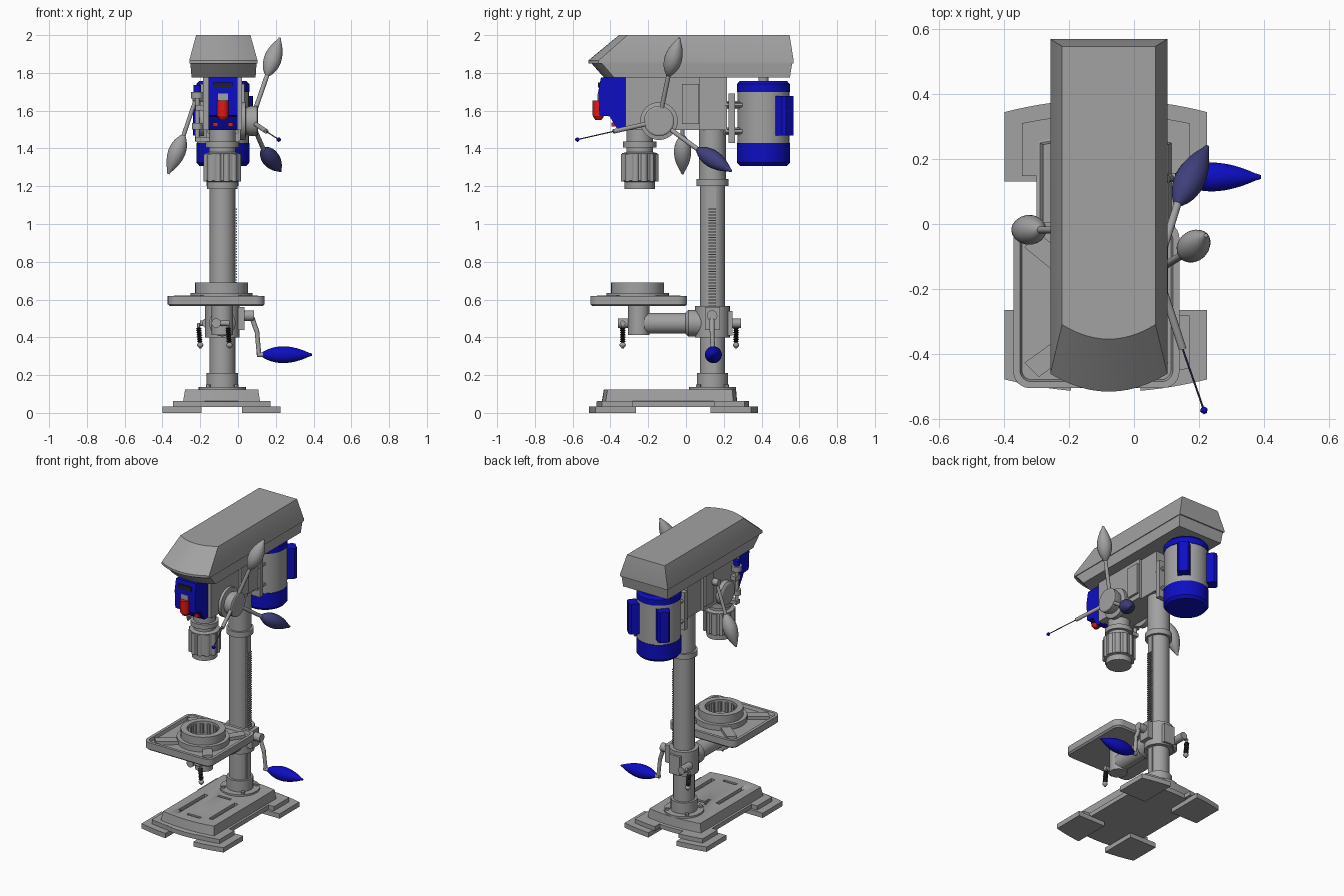
import bpy, bmesh, math
from mathutils import Vector as V

cube = bpy.data.objects.get("Cube")
if cube:
    bpy.data.objects.remove(cube)


def material(name, r, g, b):
    m = bpy.data.materials.new(name)
    m.use_nodes = True
    m.diffuse_color = (r, g, b, 1)
    m.node_tree.nodes["Principled BSDF"].inputs["Base Color"].default_value = (r, g, b, 1)
    return m


GRAY = material("machine gray", .36, .36, .36)
BLUE = material("bright blue", .004, .004, .55)
NAVY = material("muted navy", .05, .05, .2)
RED = material("switch red", .75, .01, .01)
BLACK = material("black", .015, .015, .015)


def loft(name, loops, mat=GRAY, smooth=30):
    """Skin a stack of equal-length point loops and cap both ends."""
    bm = bmesh.new()
    rows = [[bm.verts.new(p) for p in loop] for loop in loops]
    for a, b in zip(rows, rows[1:]):
        for i in range(len(a)):
            j = (i + 1) % len(a)
            bm.faces.new((a[i], a[j], b[j], b[i]))
    bm.faces.new(rows[0])
    bm.faces.new(rows[-1])
    bmesh.ops.recalc_face_normals(bm, faces=bm.faces)
    me = bpy.data.meshes.new(name)
    bm.to_mesh(me)
    bm.free()
    me.materials.append(mat)
    me.shade_smooth()
    me.set_sharp_from_angle(angle=math.radians(smooth))
    ob = bpy.data.objects.new(name, me)
    bpy.context.scene.collection.objects.link(ob)
    return ob


def lathe(name, p0, p1, profile, mat=GRAY, n=32):
    """Turned part along p0-p1; profile holds (fraction, radius)."""
    p0, p1 = V(p0), V(p1)
    d = (p1 - p0).normalized()
    u = d.orthogonal().normalized()
    w = d.cross(u)
    return loft(name, [[p0.lerp(p1, t) + r * (math.cos(a) * u + math.sin(a) * w)
                        for a in (math.tau * i / n for i in range(n))]
                       for t, r in profile], mat)


def rod(name, p0, p1, r, mat=GRAY, n=24):
    return lathe(name, p0, p1, [(0, r), (1, r)], mat, n)


def post(name, x, y, z0, z1, r, mat=GRAY, n=32):
    return rod(name, (x, y, z0), (x, y, z1), r, mat, n)


def box(name, x0, x1, y0, y1, z0, z1, mat=GRAY):
    return loft(name, [[(x0, y0, z), (x1, y0, z), (x1, y1, z), (x0, y1, z)]
                       for z in (z0, z1)], mat)


def grip(name, p0, p1, r, mat):
    prof = [(i / 14, max(.006, r * math.sin(math.pi * (i / 14) ** .85) ** .8)) for i in range(15)]
    return lathe(name, p0, p1, prof, mat, 20)


def plan(x0, x1, y0, y1, front, back, z, n=12):
    """Rectangle whose front and back edges bow outwards."""
    us = [i / n * 2 - 1 for i in range(n + 1)]
    px = lambda u: (x0 + x1) / 2 + u * (x1 - x0) / 2
    return ([(px(u), y0 - front * (1 - u * u), z) for u in us] +
            [(px(u), y1 + back * (1 - u * u), z) for u in reversed(us)])


def rounded(cx, cy, hx, hy, r, z):
    out = []
    for k, (sx, sy) in enumerate(((1, 1), (-1, 1), (-1, -1), (1, -1))):
        for i in range(7):
            a = math.pi / 2 * (k + i / 6)
            out.append((cx + sx * (hx - r) + r * math.cos(a), cy + sy * (hy - r) + r * math.sin(a), z))
    return out


def cut(ob, cutters):
    for c in cutters:
        m = ob.modifiers.new("cut", 'BOOLEAN')
        m.object, m.operation, m.solver = c, 'DIFFERENCE', 'EXACT'
    dg = bpy.context.evaluated_depsgraph_get()
    me = bpy.data.meshes.new_from_object(ob.evaluated_get(dg))
    ob.modifiers.clear()
    ob.data = me
    for c in cutters:
        bpy.data.objects.remove(c)


CX, CY, QY = -.083, .14, -.245     # column centre, spindle depth

# Base with slots and four stepped, curved corner feet
base = loft("base", [plan(-.30, .127, -.45, .26, .025, .025, .03),
                     plan(-.30, .127, -.45, .26, .025, .025, .06),
                     plan(-.29, .116, -.425, .25, .02, .02, .064),
                     plan(-.28, .107, -.415, .245, .02, .02, .125)])
slots = [box("slot", x - .014, x + .014, -.34, -.06, .105, .2) for x in (-.2, .03)]
slots += [box("slot", CX - .05, CX + .05, y - .01, y + .01, .115, .2) for y in (-.36, -.03)]
cut(base, slots)


def foot(name, sx, sy, x_in, x_out, y_in, y_out, z0, z1):
    xs = [x_in + (x_out - x_in) * i / 6 for i in range(7)]
    edge = [(CX - .004 + sx * x, -.067 + sy * (y_out + .04 * (1 - (x / .313) ** 2))) for x in xs]
    inner = [(CX - .004 + sx * x_out, -.067 + sy * y_in), (CX - .004 + sx * x_in, -.067 + sy * y_in)]
    loft(name, [[(x, y, z) for x, y in edge + inner] for z in (z0, z1)])


for sx, a in ((-1, "right"), (1, "left")):
    for sy, b in ((-1, "front"), (1, "back")):
        foot(f"foot_{b}_{a}", sx, sy, .107, .312, .198, .412, 0, .033)
        foot(f"foot_step_{b}_{a}", sx, sy, .09, .258, .215, .365, .033, .062)

# Column, flange, collar and toothed rack
post("column", CX, CY, .1, 1.5, .067, n=40)
post("column_flange", CX, CY, .12, .137, .125)
post("column_socket", CX, CY, .13, .212, .083)
post("rack_collar", CX, CY, 1.2, 1.237, .085)
post("column_sleeve", CX, CY, 1.235, 1.5, .071)
for i in range(4):
    a = math.pi / 4 + i * math.pi / 2
    post("flange_bolt", CX + .105 * math.cos(a), CY + .105 * math.sin(a), .137, .15, .013, n=6)
box("rack", -.03, -.014, .118, .16, .2, 1.2)
for i in range(36):
    z = .55 + i * .015
    box("rack_tooth", -.016, -.005, .12, .158, z, z + .007, GRAY)

# Table with rim, ribs and gear-toothed centre ring
TX, TY = -.116, -.25
loft("table", [rounded(TX, TY, hx, hx, r, z) for hx, r, z in
               ((.245, .04, .565), (.256, .05, .575), (.256, .05, .62), (.236, .035, .62), (.23, .03, .6))])
RX, RY = -.087, -.256
lathe("table_ring", (RX, RY, .6), (RX, RY, .69),
      [(0, .165), (.4, .165), (.4, .14), (1, .14), (1, .1), (.1, .1)], n=40)
for i in range(14):
    a = math.tau * i / 14
    post("ring_tooth", RX + .1 * math.cos(a), RY + .1 * math.sin(a), .6, .675, .012, n=8)
for sx in (-1, 1):
    for sy in (-1, 1):
        p, q = V((TX + sx * .2, TY + sy * .2, 0)), V((RX + sx * .105, RY + sy * .105, 0))
        s = V((sx, -sy, 0)) * .022
        loft("table_rib", [[v + V((0, 0, z)) for v in (p + s, p - s, q - s, q + s)] for z in (.59, .622)])

# Table support, arm and column bracket
post("table_post", CX, -.25, .412, .57, .056)
lathe("table_arm", (CX, -.22, .475), (CX, .09, .475), [(0, .055), (.7, .055), (.75, .07), (1, .07)])
post("bracket", CX, CY, .4, .565, .092)
box("bracket_clamp", CX - .04, CX + .04, .2, .245, .41, .54)
box("gear_housing", CX + .05, .035, .1, .18, .44, .56)

# Clamp levers with springs
for p, x_end in (((-.115, -.335, .475), -.045), ((-.165, .265, .475), -.2)):
    x, y, z = p
    side = -1 if y < 0 else 1
    rod("clamp_bolt", (x, y - side * .07, z), (x, y + side * .025, z), .025)
    rod("clamp_bar", p, (x_end, y, z), .014)
    top, end = V((x_end - .01, y, z)), V((x_end, y, .355))
    rod("lever_stem", top, end, .008, n=12)
    lathe("lever_spring", top.lerp(end, .2), top.lerp(end, .85),
          [(i / 16, .016 if i % 2 else .009) for i in range(17)], BLACK, 12)
    grip("lever_knob", end + V((0, 0, .02)), end - V((0, 0, .015)), .017, GRAY)

# Table crank
rod("crank_shaft", (-.02, .138, .515), (.085, .138, .515), .028)
rod("crank_arm_upper", (.07, .138, .515), (.1, .138, .43), .013)
rod("crank_arm_lower", (.1, .138, .435), (.112, .143, .3), .012)
rod("crank_pin", (.1, .143, .308), (.15, .143, .308), .013)
grip("crank_handle", (.118, .145, .308), (.392, .145, .308), .045, BLUE)

# Head casting and column clamp
box("head", -.185, .02, -.32, .075, 1.497, 1.78)
box("head_rear", -.165, 0, .07, .217, 1.497, 1.78)
for x0 in (-.2, .01):
    box("head_side_rib", x0, x0 + .025, -.02, .07, 1.53, 1.74)

# Belt cover
loft("belt_cover", [plan(x0, x1, y0, y1, f, 0, z) for x0, x1, y0, y1, f, z in (
    (-.246, .093, -.38, .55, .054, 1.775),
    (-.252, .098, -.445, .562, .055, 1.85),
    (-.258, .103, -.462, .57, .055, 1.85),
    (-.258, .103, -.462, .57, .055, 1.866),
    (-.222, .066, -.31, .548, .045, 2))], smooth=20)

# Switch panel
side = [(-.31, 1.776), (-.45, 1.776), (-.465, 1.7), (-.458, 1.575), (-.405, 1.57), (-.36, 1.497), (-.31, 1.497)]
loft("switch_panel", [[(x, y, z) for y, z in side] for x in (-.157, -.003)], BLUE)
box("panel_slot", -.13, -.03, -.467, -.455, 1.722, 1.75, BLACK)
box("switch_plate", -.105, -.053, -.469, -.455, 1.645, 1.69)
lathe("switch_paddle", (-.08, -.466, 1.655), (-.08, -.463, 1.55), [(0, .03), (.8, .03), (1, .016)], RED, 16)
for x in (-.12, -.04):
    box("indicator", x - .013, x + .013, -.395, -.36, 1.515, 1.537, RED)

# Spindle and ribbed chuck
lathe("spindle", (CX, QY, 1.5), (CX, QY, 1.185),
      [(0, .07), (.2, .07), (.2, .088), (.3, .088), (.3, .07), (.38, .07), (.4, .095),
       (.86, .095), (.88, .08), (1, .08)], n=40)
for i in range(12):
    a = math.tau * (i + .5) / 12
    post("chuck_rib", CX + .083 * math.cos(a), QY + .083 * math.sin(a), 1.225, 1.37, .02, n=12)

# Motor with blue end caps, boxes and mount
MX, MY = -.08, .41
post("motor_body", MX, MY, 1.42, 1.71, .137, n=48)
lathe("motor_cap_top", (MX, MY, 1.7), (MX, MY, 1.757), [(0, .141), (.7, .141), (1, .125)], BLUE, 48)
lathe("motor_cap_bottom", (MX, MY, 1.428), (MX, MY, 1.308), [(0, .141), (.85, .141), (1, .125)], BLUE, 48)
post("motor_shaft", MX, MY, 1.75, 1.78, .026)
for s in (-1, 1):
    d, w = V((s, 1, 0)).normalized(), V((-1, s, 0)).normalized() * .04
    o = V((MX, MY, 0))
    loft("capacitor_box", [[o + d * r + w * k + V((0, 0, z)) for r, k in
                            ((.1, -1), (.18, -1), (.196, -.7), (.196, .7), (.18, 1), (.1, 1))]
                           for z in (1.468, 1.677)], BLUE)
box("motor_mount", -.17, .01, .225, .26, 1.43, 1.69)
for z in (1.49, 1.63):
    box("mount_bar", -.13, -.03, .2, .3, z - .02, z + .02)
    for x in (-.15, -.01):
        rod("mount_bolt", (x, .21, z), (x, .3, z), .013, n=6)

# Feed hub and its three spokes
HUB = V((.07, -.143, 1.545))
lathe("feed_hub", (.01, HUB.y, HUB.z), (.105, HUB.y, HUB.z),
      [(0, .1), (.3, .1), (.35, .07), (.6, .08), (.95, .08), (1, .072)], n=40)
for label, a, b, mat in (("upper", (.152, -.095, 1.78), (.222, -.035, 1.985), GRAY),
                         ("rear", (.13, .055, 1.4), (.226, .24, 1.28), NAVY)):
    rod(label + "_spoke", HUB, V(a).lerp(V(b), .06), .012, n=16)
    grip(label + "_feed_grip", a, b, .047, mat)
mid, tip = V((.15, -.385, 1.49)), V((.216, -.575, 1.447))
rod("front_spoke", HUB, mid, .012, n=16)
rod("front_spoke_pin", mid, tip, .003, NAVY, 8)
grip("front_spoke_tip", tip - V((.004, -.01, 0)), tip + V((.004, -.01, 0)), .012, BLUE)

# Tension lever, spring boss and depth stop on the other side
lathe("spring_boss", (-.18, HUB.y, HUB.z), (-.225, HUB.y, HUB.z), [(0, .08), (.8, .08), (1, .065)])
rod("tension_pivot", (-.18, -.018, 1.67), (-.24, -.018, 1.67), .022)
rod("tension_rod", (-.22, -.018, 1.67), (-.295, -.018, 1.45), .011)
grip("tension_grip", (-.286, -.018, 1.475), (-.37, -.018, 1.265), .046, GRAY)
post("depth_rod", -.215, QY, 1.44, 1.73, .012)
post("depth_knob", -.215, QY, 1.665, 1.7, .033)
post("depth_cap", -.215, QY, 1.7, 1.735, .02, BLUE)
post("depth_nut", -.215, QY, 1.5, 1.535, .028)
box("depth_bracket", -.225, -.18, QY - .025, QY + .025, 1.6, 1.63)
box("depth_arm", -.225, CX - .05, QY - .02, QY + .02, 1.435, 1.46)
